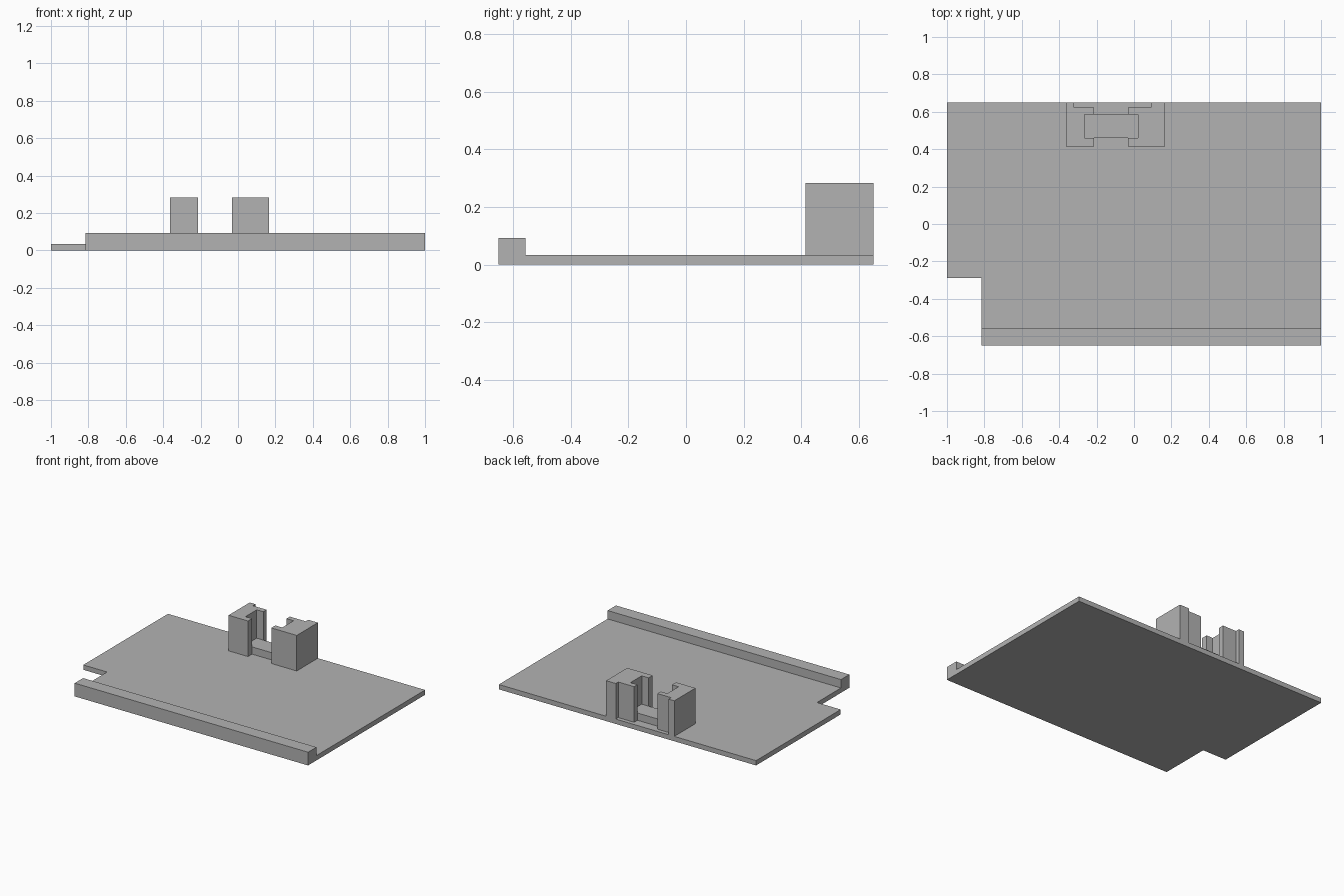
import bpy
import bmesh

cube = bpy.data.objects.get("Cube")
if cube:
    bpy.data.objects.remove(cube, do_unlink=True)

grey = bpy.data.materials.new("plain grey")
grey.use_nodes = True
colour = (0.45, 0.45, 0.45, 1)
grey.diffuse_color = colour
grey.node_tree.nodes["Principled BSDF"].inputs["Base Color"].default_value = colour


def extrude_outline(name, outline, bottom, top):
    """Make a flat-shaded prism from an outline seen from above."""
    bm = bmesh.new()
    face = bm.faces.new([bm.verts.new((x, y, bottom)) for x, y in outline])
    result = bmesh.ops.extrude_face_region(bm, geom=[face])
    verts = [v for v in result["geom"] if isinstance(v, bmesh.types.BMVert)]
    bmesh.ops.translate(bm, vec=(0, 0, top - bottom), verts=verts)
    bmesh.ops.recalc_face_normals(bm, faces=bm.faces)
    mesh = bpy.data.meshes.new(name)
    bm.to_mesh(mesh)
    bm.free()
    mesh.materials.append(grey)
    obj = bpy.data.objects.new(name, mesh)
    bpy.context.collection.objects.link(obj)
    return obj


def rectangle(x0, x1, y0, y1):
    return [(x0, y0), (x1, y0), (x1, y1), (x0, y1)]


# Overall levels and edges
PLATE_TOP, RAIL_TOP, HOLDER_TOP = 0.034, 0.093, 0.284
BACK, FRONT, RAIL_BACK = 0.65, -0.65, -0.557
NOTCH_X, NOTCH_Y = -0.815, -0.29

# Base plate with the notched corner, joined to the front rail
extrude_outline("base_plate", [
    (NOTCH_X, RAIL_BACK), (1, RAIL_BACK), (1, BACK), (-1, BACK),
    (-1, NOTCH_Y), (NOTCH_X, NOTCH_Y)], 0, PLATE_TOP)
extrude_outline("front_rail", rectangle(NOTCH_X, 1, FRONT, RAIL_BACK), 0, RAIL_TOP)

# Two holder jaws facing each other across a slot
HOLDER_FRONT, POCKET_FRONT, POCKET_BACK, RECESS = 0.415, 0.46, 0.585, 0.622


def jaw(name, outer, recess, pocket, slot):
    extrude_outline(name, [
        (outer, HOLDER_FRONT), (slot, HOLDER_FRONT), (slot, POCKET_FRONT),
        (pocket, POCKET_FRONT), (pocket, POCKET_BACK), (slot, POCKET_BACK),
        (slot, RECESS), (recess, RECESS), (recess, BACK), (outer, BACK),
    ], PLATE_TOP, HOLDER_TOP)


jaw("right_jaw", -0.364, -0.32, -0.264, -0.213)
jaw("left_jaw", 0.166, 0.091, 0.022, -0.032)

# Raised floor of the pocket between the jaws
extrude_outline("pocket_floor", rectangle(-0.264, 0.022, POCKET_FRONT, POCKET_BACK),
                PLATE_TOP, 0.085)
